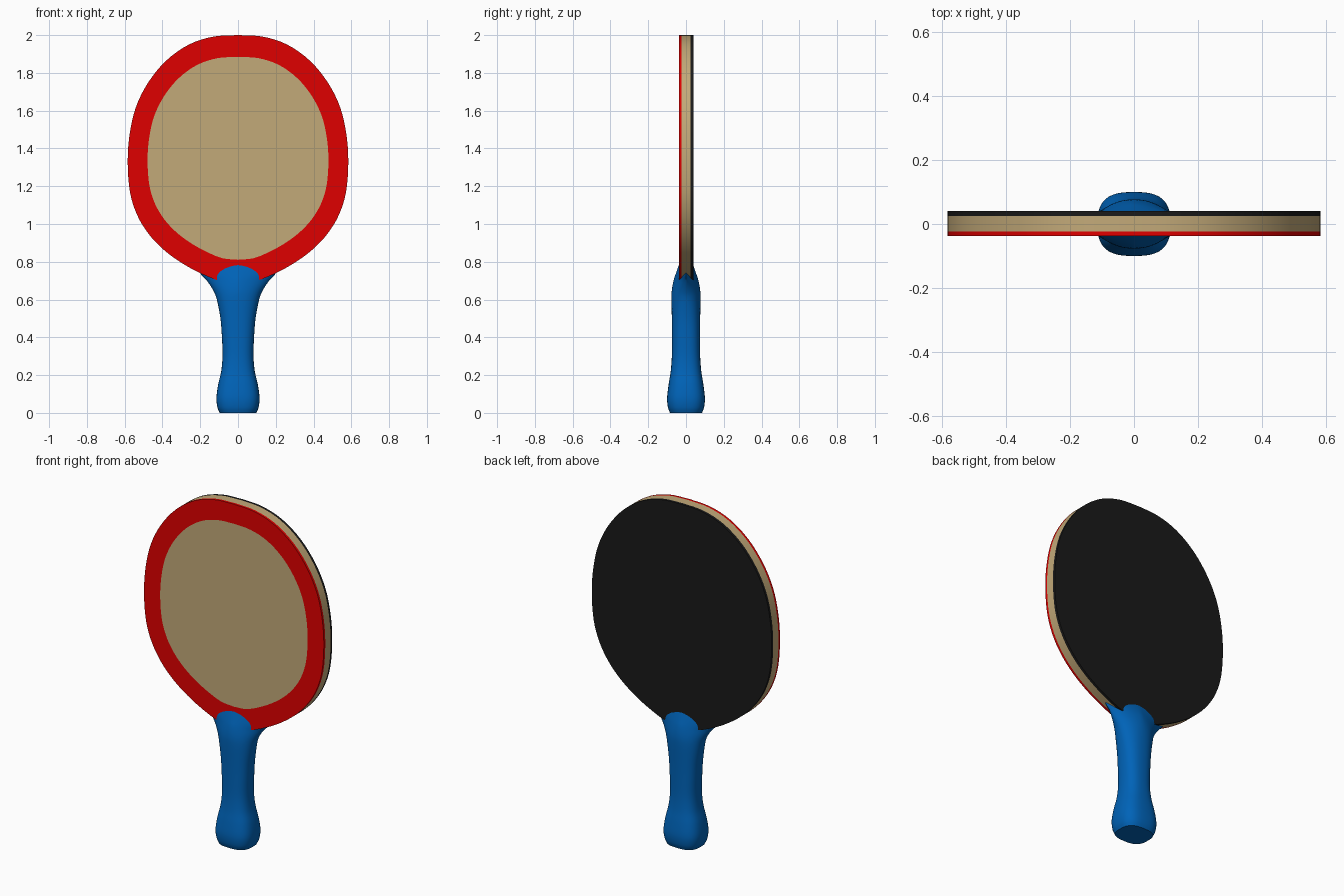
import bpy, bmesh, math
from mathutils import Matrix, Vector

if "Cube" in bpy.data.objects:
    bpy.data.objects.remove(bpy.data.objects["Cube"])


def material(name, rgb):
    m = bpy.data.materials.new(name)
    m.diffuse_color = (*rgb, 1)
    m.use_nodes = True
    m.node_tree.nodes["Principled BSDF"].inputs["Base Color"].default_value = m.diffuse_color
    return m


RED = material("red rubber", (0.74, 0.0, 0.0))
BLACK = material("black rubber", (0.010, 0.010, 0.010))
WOOD = material("tan wood", (0.545, 0.40, 0.19))
BLUE = material("blue grip", (0.0, 0.125, 0.48))


def finish(bm, name, *mats):
    bmesh.ops.recalc_face_normals(bm, faces=bm.faces)
    if len(mats) > 1:  # second colour on the inset panel facing the front
        for f in bm.faces:
            f.normal_update()
            f.material_index = int(f.normal.y < -0.9 and len(f.verts) > 4)
    mesh = bpy.data.meshes.new(name)
    bm.to_mesh(mesh)
    bm.free()
    for m in mats:
        mesh.materials.append(m)
    ob = bpy.data.objects.new(name, mesh)
    bpy.context.collection.objects.link(ob)
    bpy.ops.object.select_all(action='DESELECT')
    ob.select_set(True)
    bpy.context.view_layer.objects.active = ob
    bpy.ops.object.shade_smooth_by_angle(angle=math.radians(40))
    return ob


def spline(points, steps):
    """Catmull-Rom curve through the points."""
    pts = [Vector(p) for p in points]
    pts = [2 * pts[0] - pts[1]] + pts + [2 * pts[-1] - pts[-2]]
    out = []
    for a, b, c, d in zip(pts, pts[1:], pts[2:], pts[3:]):
        for i in range(steps):
            t = i / steps
            out.append(0.5 * (2 * b + (c - a) * t + (2 * a - 5 * b + 4 * c - d) * t * t
                              + (3 * b - a - 3 * c + d) * t ** 3))
    return out + [pts[-2]]


# Blade outline: right half as (x, z), mirrored to the left
half = spline([(0, 2.0), (0.13, 1.992), (0.26, 1.95), (0.38, 1.865), (0.475, 1.75),
               (0.54, 1.62), (0.573, 1.48), (0.584, 1.33), (0.572, 1.17), (0.535, 1.05),
               (0.475, 0.95), (0.395, 0.865), (0.30, 0.795), (0.20, 0.74), (0.10, 0.70),
               (0, 0.69)], 4)
outline = [(p.x, p.y) for p in half] + [(-p.x, p.y) for p in half[-2:0:-1]]


def layer(name, y0, y1, *mats):
    bm = bmesh.new()
    face = bm.faces.new([bm.verts.new((x, y0, z)) for x, z in outline])
    ext = bmesh.ops.extrude_face_region(bm, geom=[face])
    verts = [g for g in ext["geom"] if isinstance(g, bmesh.types.BMVert)]
    bmesh.ops.translate(bm, verts=verts, vec=(0, y1 - y0, 0))
    if len(mats) > 1:  # flush inset panel
        front = min(bm.faces, key=lambda f: f.calc_center_median().y)
        panel = bmesh.ops.extrude_discrete_faces(bm, faces=[front])["faces"][0]
        bmesh.ops.scale(bm, verts=panel.verts, vec=(0.82, 1, 0.82),
                        space=Matrix.Translation((0, 0, -1.36)))
    finish(bm, name, *mats)


layer("front_rubber", -0.038, -0.024, RED, WOOD)
layer("wood_blade", -0.024, 0.025, WOOD)
layer("back_rubber", 0.025, 0.040, BLACK)

# Handle rings: z, half width, half depth, roundness exponent
rings = spline([(0.0, 0.097, 0.085, 2.8), (0.03, 0.109, 0.096, 2.8), (0.08, 0.114, 0.100, 2.8),
                (0.15, 0.105, 0.092, 2.7), (0.22, 0.089, 0.081, 2.6), (0.30, 0.082, 0.075, 2.5),
                (0.40, 0.085, 0.074, 2.5), (0.50, 0.093, 0.075, 2.4), (0.60, 0.112, 0.077, 2.1),
                (0.65, 0.132, 0.075, 1.8), (0.70, 0.165, 0.066, 1.5), (0.74, 0.200, 0.053, 1.45),
                (0.785, 0.200, 0.037, 1.5)], 4)
SEG = 40
bm = bmesh.new()
loops = []
for z, w, d, n in rings:
    loop = []
    for i in range(SEG):
        a = 2 * math.pi * i / SEG
        c, s = math.cos(a), math.sin(a)
        loop.append(bm.verts.new((w * math.copysign(abs(c) ** (2 / n), c),
                                  d * math.copysign(abs(s) ** (2 / n), s), z)))
    loops.append(loop)
for lo, hi in zip(loops, loops[1:]):
    for i in range(SEG):
        j = (i + 1) % SEG
        bm.faces.new((lo[i], lo[j], hi[j], hi[i]))
bm.faces.new(loops[0][::-1])
bm.faces.new(loops[-1])
finish(bm, "handle", BLUE)
